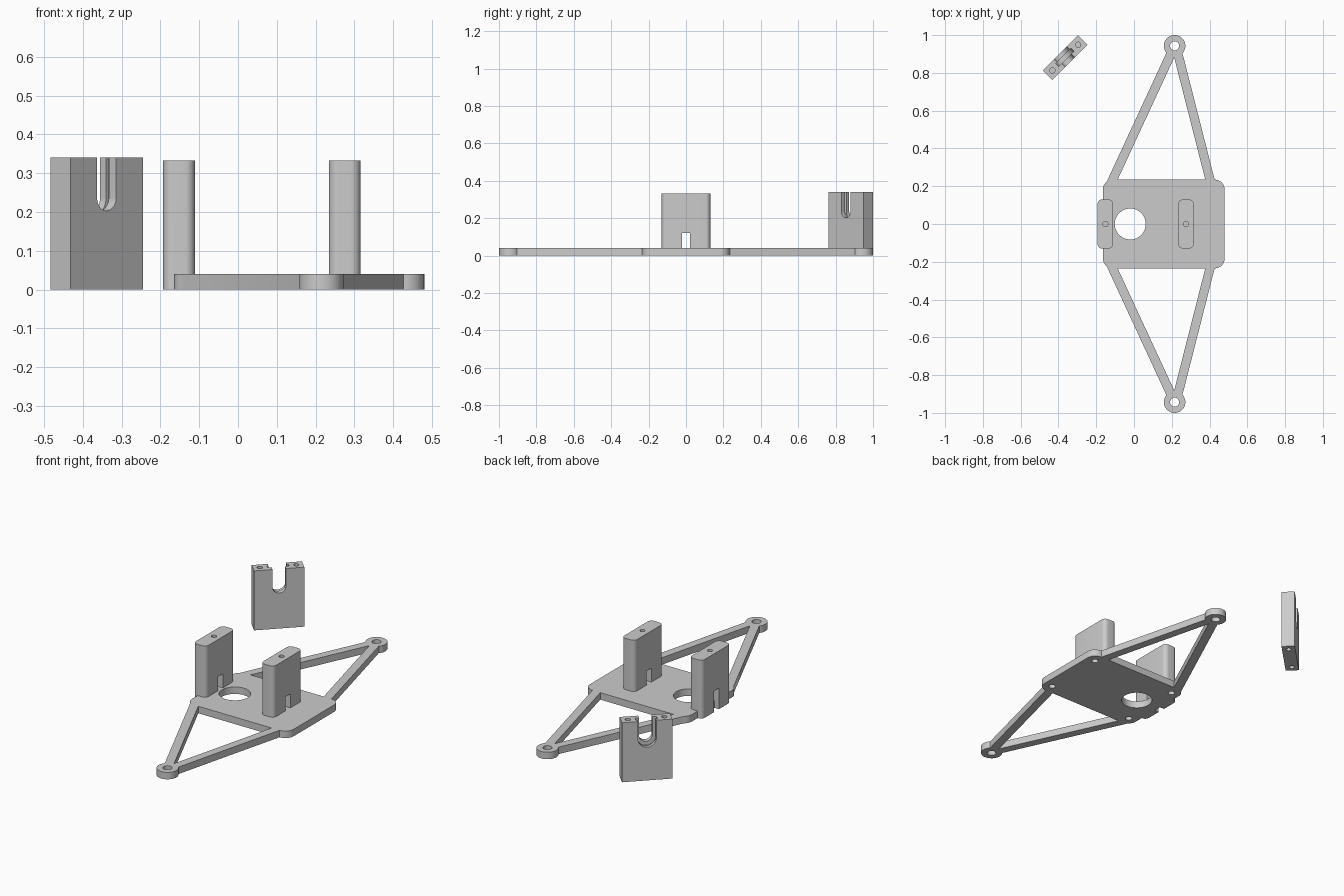
import bpy, bmesh
from math import sin, cos, pi, radians
from mathutils import Matrix, Vector

if "Cube" in bpy.data.objects:
    bpy.data.objects.remove(bpy.data.objects["Cube"], do_unlink=True)

grey = bpy.data.materials.new("light_grey_plastic")
grey.use_nodes = True
grey.diffuse_color = (0.6, 0.6, 0.6, 1)
grey.node_tree.nodes["Principled BSDF"].inputs["Base Color"].default_value = (0.6, 0.6, 0.6, 1)


def prism(name, pts, z0, z1, matrix=None):
    """Extrude a flat outline from z0 to z1."""
    bm = bmesh.new()
    low = bm.faces.new([bm.verts.new((x, y, z0)) for x, y in pts])
    out = bmesh.ops.extrude_face_region(bm, geom=[low])
    bmesh.ops.translate(bm, vec=(0, 0, z1 - z0),
                        verts=[v for v in out["geom"] if isinstance(v, bmesh.types.BMVert)])
    if matrix:
        bm.transform(matrix)
    bmesh.ops.recalc_face_normals(bm, faces=bm.faces)
    me = bpy.data.meshes.new(name)
    bm.to_mesh(me)
    bm.free()
    me.materials.append(grey)
    ob = bpy.data.objects.new(name, me)
    bpy.context.collection.objects.link(ob)
    return ob


def arc(x, y, r, a0, a1, n):
    steps = [radians(a0 + (a1 - a0) * i / n) for i in range(n + 1)]
    return [(x + r * cos(a), y + r * sin(a)) for a in steps]


def circle(x, y, r, n=40):
    return arc(x, y, r, 0, 360, n)[:-1]


def rounded(x, y, hx, hy, r):
    pts = []
    for i, (sx, sy) in enumerate([(1, 1), (-1, 1), (-1, -1), (1, -1)]):
        pts += arc(x + sx * (hx - r), y + sy * (hy - r), r, 90 * i, 90 * i + 90, 8)
    return pts


def box(x0, x1, y0, y1):
    return [(x0, y0), (x1, y0), (x1, y1), (x0, y1)]


def combine(ob, others, operation):
    """Apply booleans one by one, then delete the helper shapes."""
    bpy.context.view_layer.objects.active = ob
    for other in others:
        other.hide_render = True
        mod = ob.modifiers.new("bool", "BOOLEAN")
        mod.operation, mod.solver, mod.object = operation, "EXACT", other
        bpy.ops.object.modifier_apply(modifier=mod.name)
        bpy.data.objects.remove(other, do_unlink=True)


def smooth(ob):
    bpy.ops.object.select_all(action="DESELECT")
    ob.select_set(True)
    bpy.context.view_layer.objects.active = ob
    bpy.ops.object.shade_smooth_by_angle(angle=radians(30))


def arm(start, end, half):
    a, b = Vector(start), Vector(end)
    side = (b - a).normalized().orthogonal() * half
    return [tuple(p) for p in (a + side, a - side, b - side, b + side)]


# Base frame: rounded plate, two V-shaped outriggers with ring ends
T = 0.04
CX, HUB_X, HUB_Y = 0.1575, 0.215, 0.943
frame = prism("base_frame", rounded(CX, 0, 0.3225, 0.235, 0.053), 0, T)
adds, cuts = [], []
for s in (1, -1):
    adds.append(prism("arm", arm((-0.129, s * 0.2), (HUB_X, s * HUB_Y), 0.024), 0, T))
    adds.append(prism("arm", arm((0.411, s * 0.2), (0.222, s * HUB_Y), 0.024), 0, T))
    adds.append(prism("hub", circle(HUB_X, s * HUB_Y, 0.057), 0, T))
    cuts.append(prism("hub_hole", circle(HUB_X, s * HUB_Y, 0.024), -0.1, 0.1))
    for sx in (1, -1):
        cuts.append(prism("screw_hole", circle(CX + sx * 0.27, s * 0.18, 0.018, 24), -0.1, 0.03))
cuts.append(prism("cable_hole", circle(-0.02, 0, 0.082, 64), -0.1, 0.1))
combine(frame, adds, "UNION")
combine(frame, cuts, "DIFFERENCE")
smooth(frame)

# Upright posts with a slot at the foot and a screw hole on top
for name, x, z0 in (("outer_post", -0.152, 0), ("inner_post", 0.275, T)):
    post = prism(name, rounded(x, 0, 0.041, 0.13, 0.025), z0, 0.333)
    cuts = [prism("foot_slot", box(x - 0.1, x + 0.1, -0.022, 0.022), -0.1, 0.12),
            prism("top_hole", circle(x, 0, 0.014, 24), 0.25, 0.4)]
    if z0 == 0:
        cuts.append(prism("plate_space", box(-0.165, 0, -0.2, 0.2), -0.1, T))
    combine(post, cuts, "DIFFERENCE")
    smooth(post)

# Loose bearing holder: block with a stepped U-shaped cradle
L, W, H, UZ = 0.132, 0.036, 0.34, 0.238
holder = prism("bearing_holder", box(-L, L, -W, W), 0, H)
upright = Matrix.Rotation(pi / 2, 4, "X")
cuts = []
for r, y0, y1 in ((0.035, -0.1, -0.005), (0.057, -0.009, 0.014), (0.048, 0.01, 0.1)):
    u = arc(0, UZ, r, 180, 360, 28) + [(r, 0.5), (-r, 0.5)]
    cuts.append(prism("cradle", u, -y1, -y0, upright))
for s in (1, -1):
    for z0, z1 in ((-0.1, 0.08), (H - 0.08, 0.5)):
        cuts.append(prism("screw_hole", circle(s * 0.096, 0, 0.014, 24), z0, z1))
combine(holder, cuts, "DIFFERENCE")
holder.data.transform(Matrix.Translation((-0.364, 0.881, 0)) @ Matrix.Rotation(pi / 4, 4, "Z"))
smooth(holder)
